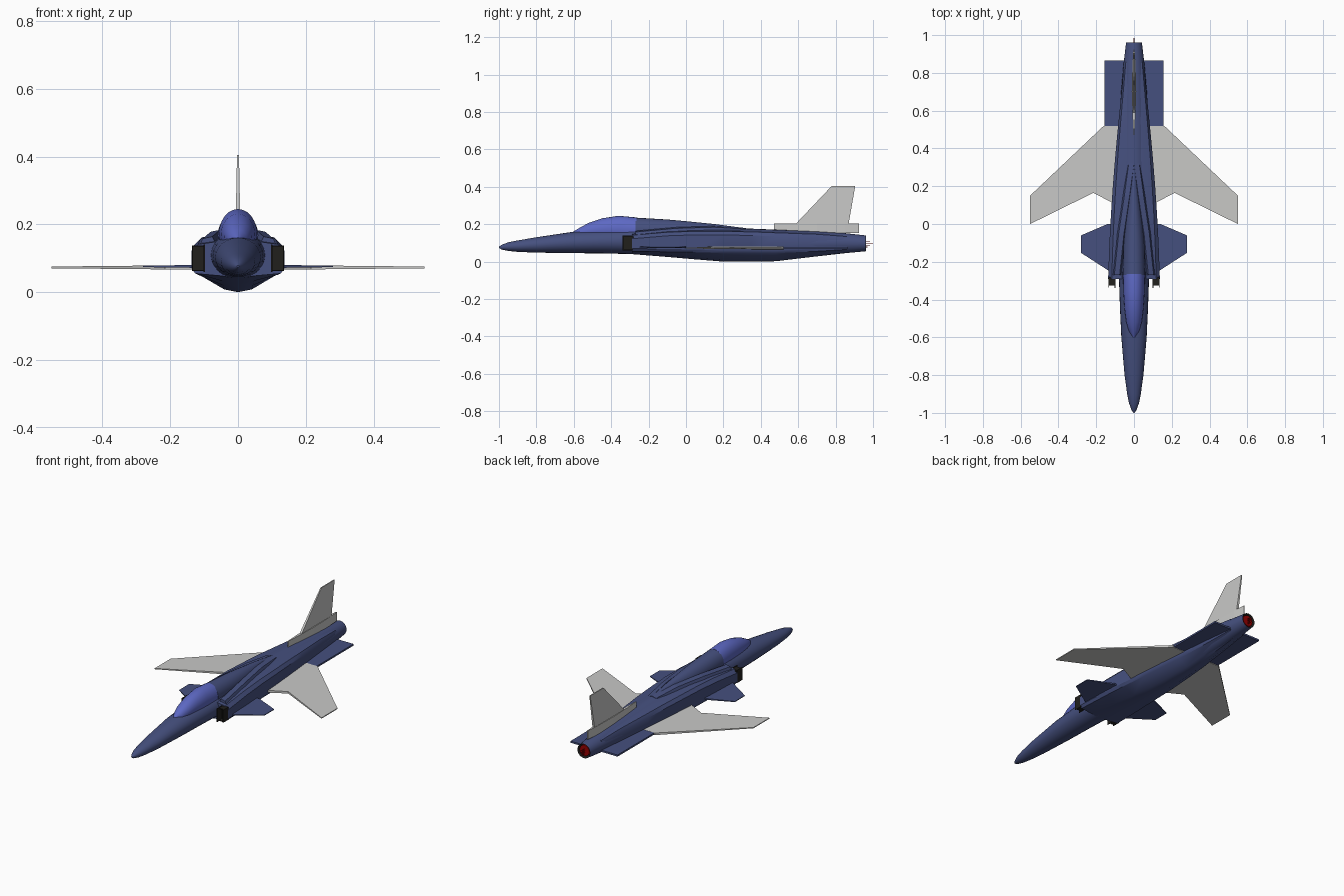
import bpy, bmesh, math

cube = bpy.data.objects.get("Cube")
if cube:
    bpy.data.objects.remove(cube, do_unlink=True)


def material(name, rgb):
    m = bpy.data.materials.new(name)
    m.use_nodes = True
    m.diffuse_color = (*rgb, 1)
    m.node_tree.nodes["Principled BSDF"].inputs["Base Color"].default_value = (*rgb, 1)
    return m


NAVY = material("navy_blue", (0.06, 0.08, 0.21))
GLASS = material("canopy_blue", (0.11, 0.14, 0.55))
GREY = material("light_grey", (0.58, 0.58, 0.57))
BLACK = material("black", (0.015, 0.014, 0.012))
RED = material("exhaust_red", (0.3, 0.0, 0.0))


def finish(name, bm, mat, smooth=None, mirror=False):
    bmesh.ops.recalc_face_normals(bm, faces=bm.faces)
    mesh = bpy.data.meshes.new(name)
    bm.to_mesh(mesh)
    bm.free()
    mesh.materials.append(mat)
    ob = bpy.data.objects.new(name, mesh)
    bpy.context.collection.objects.link(ob)
    if smooth:
        bpy.ops.object.select_all(action='DESELECT')
        ob.select_set(True)
        bpy.context.view_layer.objects.active = ob
        bpy.ops.object.shade_smooth_by_angle(angle=math.radians(smooth))
    if mirror:
        ob.modifiers.new("Mirror", 'MIRROR')
    return ob


def loft(name, rings, mat, smooth=None, mirror=False, cap_end=True):
    """Skin a list of equal-length closed rings."""
    bm = bmesh.new()
    rows = [[bm.verts.new(p) for p in r] for r in rings]
    n = len(rows[0])
    for a, b in zip(rows, rows[1:]):
        for i in range(n):
            j = (i + 1) % n
            bm.faces.new((a[i], a[j], b[j], b[i]))
    bm.faces.new(rows[0])
    if cap_end:
        bm.faces.new(rows[-1])
    return finish(name, bm, mat, smooth, mirror)


def oval(y, w, low, high, n=24):
    mid, r = (low + high) / 2, (high - low) / 2
    return [(w * math.cos(2 * math.pi * i / n), y, mid + r * math.sin(2 * math.pi * i / n))
            for i in range(n)]


def plate(name, outline, mat, thick, upright=False, centre=0.0, mirror=False):
    """Thin slab; thick(u) is the half thickness at each outline point."""
    bm = bmesh.new()
    sides = []
    for s in (1, -1):
        sides.append([bm.verts.new((centre + s * thick(v), u, v) if upright
                                   else (u, v, centre + s * thick(u)))
                      for u, v in outline])
    top, bottom = sides
    bm.faces.new(top)
    bm.faces.new(bottom)
    for i in range(len(top)):
        j = (i + 1) % len(top)
        bm.faces.new((top[i], top[j], bottom[j], bottom[i]))
    return finish(name, bm, mat, None, mirror)


def box(name, lo, hi, mat, mirror=False):
    ring = lambda y: [(lo[0], y, lo[2]), (hi[0], y, lo[2]), (hi[0], y, hi[2]), (lo[0], y, hi[2])]
    return loft(name, [ring(lo[1]), ring(hi[1])], mat, mirror=mirror)


# Round main fuselage from nose to nozzle: y, half width, bottom, top
fuselage = [(-1, .003, .073, .079), (-.985, .013, .064, .09), (-.95, .026, .057, .103),
            (-.9, .036, .052, .113), (-.8, .05, .048, .13), (-.6, .067, .045, .16),
            (-.45, .074, .044, .17), (-.28, .08, .04, .178), (0, .085, .025, .185),
            (.3, .085, .01, .178), (.5, .08, .01, .17), (.7, .068, .03, .162),
            (.85, .055, .045, .152), (.96, .042, .055, .14)]
loft("fuselage", [oval(*s) for s in fuselage], NAVY, 40, cap_end=False)

# Canopy and the spine that fairs back from it
canopy = [(-.6, .008, .13, .162), (-.565, .028, .125, .183), (-.52, .041, .12, .207),
          (-.45, .05, .11, .231), (-.36, .056, .1, .245), (-.265, .058, .1, .236)]
loft("canopy", [oval(*s) for s in canopy], GLASS, 40)
spine = [(-.27, .06, .1, .235), (-.1, .055, .1, .225), (0, .047, .1, .216),
         (.15, .032, .1, .201), (.3, .014, .1, .181), (.36, .004, .1, .172)]
loft("spine", [oval(*s) for s in spine], NAVY, 40)


# Angular centre hull with side air ducts: y, half width, belly, chine, shoulder
def hull_ring(y, w, belly, chine, shoulder):
    half = [(.36 * w, belly + .008), (.92 * w, chine), (w, chine + .015),
            (w, shoulder - .025), (.86 * w, shoulder - .006), (.55 * w, shoulder)]
    right = [(0, belly)] + half + [(0, shoulder + .006)]
    return [(x, y, z) for x, z in right] + [(-x, y, z) for x, z in reversed(half)]


hull = [(-.29, .137, .04, .055, .147), (-.1, .13, .025, .052, .163), (.05, .122, .012, .05, .168),
        (.2, .112, 0, .045, .167), (.35, .1, 0, .045, .165), (.48, .088, .002, .045, .16),
        (.7, .066, .028, .055, .152), (.86, .05, .046, .065, .14)]
loft("centre_hull", [hull_ring(*s) for s in hull], NAVY, 30)

# Sloping ridges beside the spine
ridge = [[(x + dx, y, z + dz) for dx, dz in ((-.03, -.03), (.03, -.03), (.016, 0), (-.012, .006))]
         for x, y, z in ((.088, -.27, .158), (.065, -.05, .178), (.035, .15, .184), (.012, .32, .174))]
loft("shoulder_ridge", ridge, NAVY, mirror=True)

# Air intakes: dark mouth, lip walls and splitter plate
box("intake_mouth", (.1, -.297, .066), (.133, -.28, .134), BLACK, True)
box("intake_outer_lip", (.132, -.335, .063), (.136, -.285, .138), BLACK, True)
box("intake_top_lip", (.1, -.325, .134), (.136, -.285, .138), BLACK, True)
box("intake_bottom_lip", (.1, -.325, .062), (.136, -.285, .066), BLACK, True)
box("intake_splitter", (.098, -.34, .06), (.102, -.285, .14), BLACK, True)

# Flying surfaces
plate("wing", [(.07, .09), (.11, .11), (.215, .165), (.55, 0), (.55, .15), (.16, .52), (.07, .52)],
      GREY, lambda x: .008 - .01 * x, centre=.073, mirror=True)
plate("canard", [(.1, -.27), (.13, -.25), (.28, -.153), (.28, -.06), (.14, 0), (.1, 0)],
      NAVY, lambda x: .006 - .014 * x, centre=.076, mirror=True)
plate("tail_strake", [(.04, .1), (.107, .16), (.155, .5), (.155, .865), (.03, .865)],
      NAVY, lambda x: .005, centre=.074, mirror=True)
plate("tail_fin", [(.58, .195), (.59, .205), (.78, .405), (.905, .405), (.87, .205), (.87, .195)],
      GREY, lambda z: .011 - .02 * z, upright=True)

# Slender fairing at the root of the fin
fairing = [(y, w, z) for y, w, z in ((.47, .002, .205), (.56, .007, .205), (.7, .012, .205),
                                    (.85, .008, .205), (.925, .003, .205))]
loft("fin_fairing", [[(-w, y, .153), (w, y, .153), (w, y, z), (-w, y, z)] for y, w, z in fairing],
     GREY)

# Exhaust nozzle with glowing core
loft("nozzle_lining", [oval(.88, .028, .07, .126), oval(.962, .041, .056, .139)], BLACK, 40,
     cap_end=False)
loft("exhaust_core", [oval(.9, .032, .066, .13, 16), oval(.955, .032, .066, .13, 16)], RED, 40)
for i, (x, z) in enumerate(((0, .098), (.015, .088), (-.015, .088), (0, .108), (0, .078))):
    end = 1.0 if i == 0 else .985
    loft("exhaust_spike", [oval(.94, .003, z - .003, z + .003, 6),
                           oval(end, .0008, z - .0008, z + .0008, 6)], RED)
